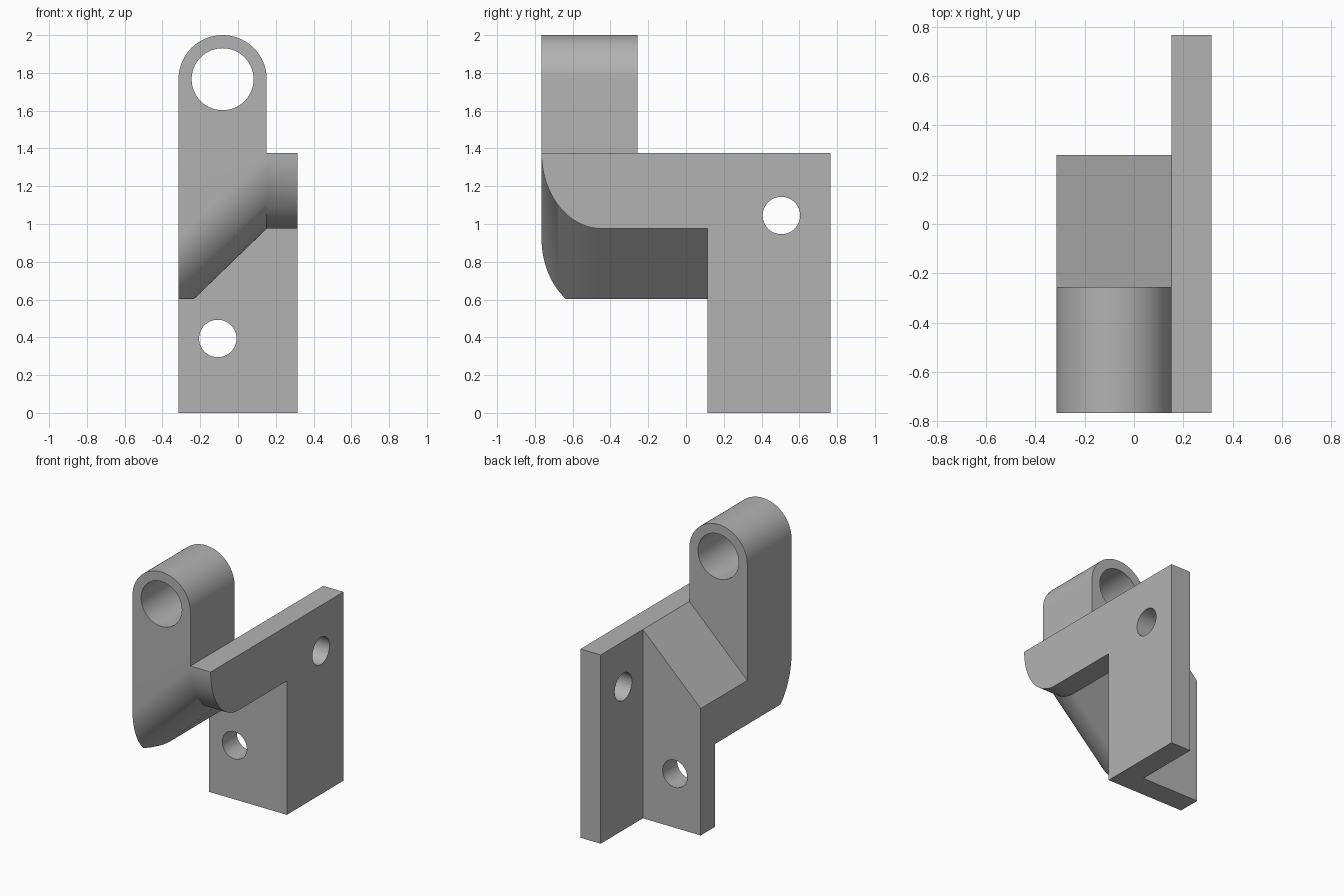
import bpy, bmesh
from math import sin, cos, pi
from mathutils import Vector

if "Cube" in bpy.data.objects:
    bpy.data.objects.remove(bpy.data.objects["Cube"], do_unlink=True)

# Main dimensions
LEFT, INNER, RIGHT = -0.315, 0.152, 0.315
FRONT, LUG_BACK, LEG_FRONT, PLATE_BACK, BACK = -0.765, -0.256, 0.113, 0.28, 0.765
ARM_BOTTOM, RAIL_BOTTOM, RAIL_TOP = 0.604, 0.975, 1.376
SLOPE = 0.966
ROUND = 0.32
DROP = SLOPE * (INNER - LEFT)

grey = bpy.data.materials.new("grey")
grey.use_nodes = True
colour = (0.45, 0.45, 0.45, 1)
grey.diffuse_color = colour
grey.node_tree.nodes["Principled BSDF"].inputs["Base Color"].default_value = colour


def prism(name, profile, axis, start, end, shear=0):
    """Extrude a 2D profile along x or y; shear lowers the start end."""
    bm = bmesh.new()
    rings = []
    for t, dz in ((start, -shear), (end, 0)):
        rings.append([bm.verts.new((t, u, v + dz) if axis == "x" else (u, t, v + dz))
                      for u, v in profile])
    n = len(profile)
    bm.faces.new(rings[0])
    bm.faces.new(rings[1][::-1])
    for i in range(n):
        j = (i + 1) % n
        bm.faces.new((rings[0][j], rings[0][i], rings[1][i], rings[1][j]))
    bmesh.ops.recalc_face_normals(bm, faces=bm.faces)
    mesh = bpy.data.meshes.new(name)
    bm.to_mesh(mesh)
    bm.free()
    mesh.materials.append(grey)
    obj = bpy.data.objects.new(name, mesh)
    bpy.context.collection.objects.link(obj)
    return obj


def arc(cu, cv, ru, rv, a0, a1, n):
    return [(cu + ru * cos(a0 + (a1 - a0) * i / n),
             cv + rv * sin(a0 + (a1 - a0) * i / n)) for i in range(n + 1)]


def circle(cu, cv, r):
    return arc(cu, cv, r, r, 0, 2 * pi, 64)[:-1]


def rect(u0, u1, v0, v1):
    return [(u0, v0), (u1, v0), (u1, v1), (u0, v1)]


def combine(target, other, operation):
    """Apply a boolean and discard the second solid."""
    mod = target.modifiers.new(operation, "BOOLEAN")
    mod.operation, mod.object, mod.solver = operation, other, "EXACT"
    bpy.context.view_layer.objects.active = target
    bpy.ops.object.modifier_apply(modifier=mod.name)
    bpy.data.objects.remove(other, do_unlink=True)


# Rounded nose shared by the side plate and the sloping arm
nose = arc(FRONT + ROUND, RAIL_TOP, ROUND, RAIL_TOP - RAIL_BOTTOM, pi, 1.5 * pi, 24)

# Side plate: rounded rail with a leg at the back
bracket = prism("bracket", nose + [(LEG_FRONT, RAIL_BOTTOM), (LEG_FRONT, 0), (BACK, 0),
                                   (BACK, RAIL_TOP)], "x", INNER, RIGHT)

# Sloping arm, trimmed flat underneath
arm = prism("arm", nose + [(PLATE_BACK, RAIL_BOTTOM), (PLATE_BACK, RAIL_TOP)],
            "x", LEFT, INNER, DROP)
combine(arm, prism("trim", rect(-1, 1, 0, ARM_BOTTOM), "y", -1, 1), "DIFFERENCE")

# Upright mounting plate below the arm
wall = prism("mounting_plate", [(LEFT, 0), (INNER, 0), (INNER, RAIL_TOP),
                                (LEFT, RAIL_TOP - DROP)], "y", LEG_FRONT, PLATE_BACK)

# Round-topped lug standing on the slope
mid, radius = (LEFT + INNER) / 2, (INNER - LEFT) / 2
lug = prism("lug", [(LEFT, RAIL_TOP - DROP), (INNER, RAIL_TOP)]
            + arc(mid, 2 - radius, radius, radius, 0, pi, 48), "y", FRONT, LUG_BACK)

for part in (arm, wall, lug):
    combine(bracket, part, "UNION")

# Bored holes
for name, hole, axis in (("lug_hole", circle(mid, 2 - radius, 0.164), "y"),
                         ("plate_hole", circle(-0.107, 0.394, 0.099), "y"),
                         ("side_hole", circle(0.505, 1.045, 0.099), "x")):
    combine(bracket, prism(name, hole, axis, -1, 1), "DIFFERENCE")

# Clean the joins and shade the curves smoothly
bm = bmesh.new()
bm.from_mesh(bracket.data)
bmesh.ops.remove_doubles(bm, verts=bm.verts, dist=0.0002)
bmesh.ops.dissolve_limit(bm, angle_limit=0.005, verts=bm.verts, edges=bm.edges)
bm.to_mesh(bracket.data)
bm.free()
bpy.ops.object.select_all(action="DESELECT")
bracket.select_set(True)
bpy.context.view_layer.objects.active = bracket
bpy.ops.object.shade_smooth_by_angle(angle=0.5)
